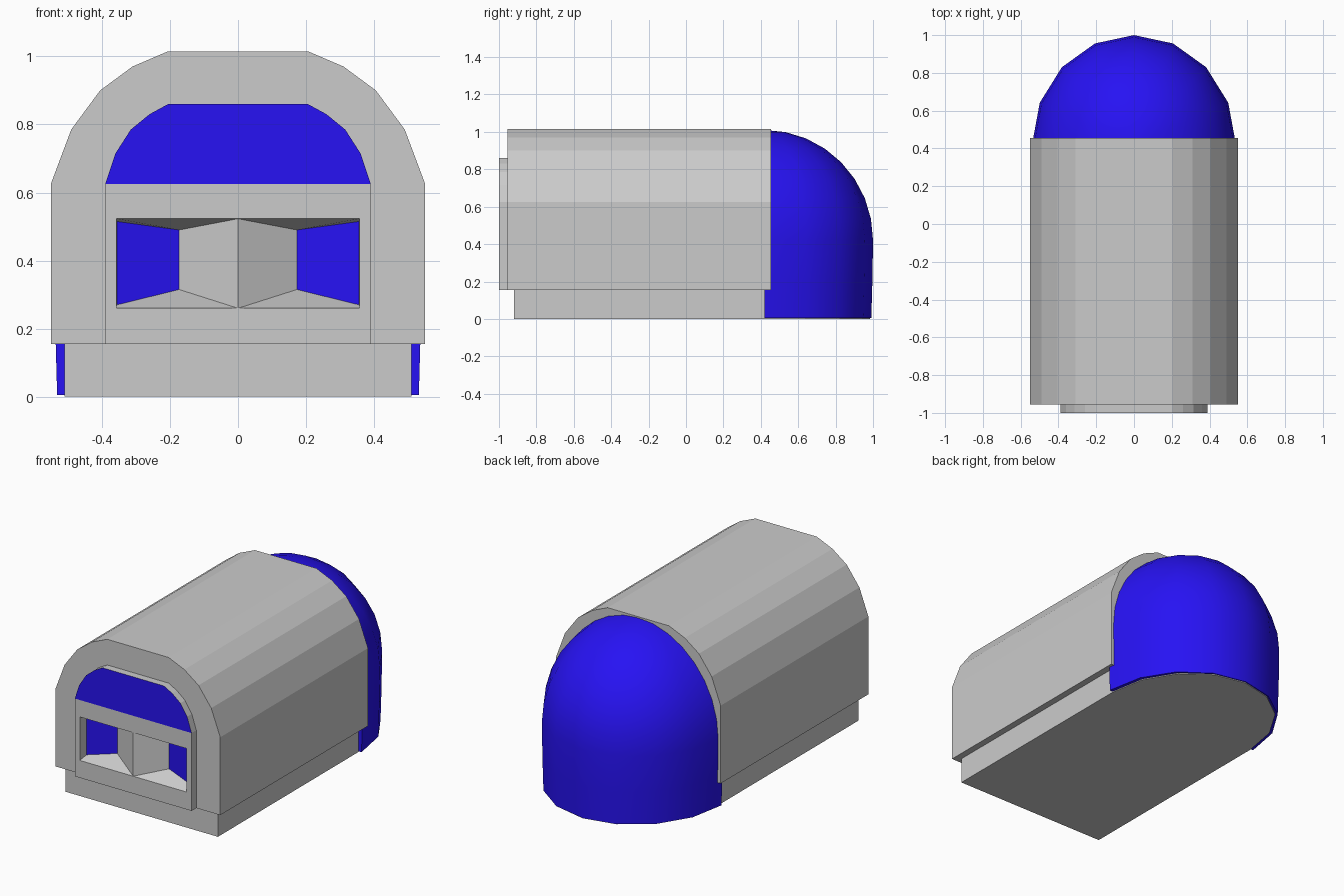
import bpy, bmesh, math

if "Cube" in bpy.data.objects:
    bpy.data.objects.remove(bpy.data.objects["Cube"])

blue = bpy.data.materials.new("blue")
blue.diffuse_color = (0.02, 0.006, 0.9, 1)
blue.use_nodes = True
blue.node_tree.nodes["Principled BSDF"].inputs["Base Color"].default_value = blue.diffuse_color


def make(name, verts, faces, mat=None, face_front=False):
    """Mesh object; face_front turns every face toward -y, else outward."""
    bm = bmesh.new()
    vs = [bm.verts.new(v) for v in verts]
    for f in faces:
        bm.faces.new([vs[i] for i in f])
    if face_front:
        bm.normal_update()
        for f in bm.faces:
            if f.normal.y > 0:
                f.normal_flip()
    else:
        bmesh.ops.recalc_face_normals(bm, faces=bm.faces)
    me = bpy.data.meshes.new(name)
    bm.to_mesh(me)
    bm.free()
    ob = bpy.data.objects.new(name, me)
    bpy.context.collection.objects.link(ob)
    if mat:
        me.materials.append(mat)
    return ob


def mirror_x(ob):
    ob.modifiers.new("mirror", 'MIRROR')
    return ob


def loop(half, y):
    """Closed symmetric profile at depth y from its right half."""
    pts = half + [(-x, z) for x, z in reversed(half)]
    return [(x, y, z) for x, z in pts]


# Vaulted body with a front rim stepping out to the smaller arched panel
outer = [(.55, .155), (.55, .625), (.49, .785), (.405, .9), (.31, .97), (.205, 1.015)]
inner = [(.39, .155), (.39, .625), (.36, .715), (.315, .785), (.26, .83), (.205, .86)]
loops = [loop(outer, .455), loop(outer, -.955), loop(inner, -.955), loop(inner, -1)]
n = len(loops[0])
faces = [tuple(range(n))]
for r in range(3):
    for i in range(n):
        if r == 1 and i == n - 1:
            continue  # both profiles share the bottom line here
        j = (i + 1) % n
        faces.append((r * n + i, r * n + j, (r + 1) * n + j, (r + 1) * n + i))
make("body", [v for l in loops for v in l], faces)

# Blue arched pane on top of the front panel
arch = loop(inner[1:], -1)
make("arched_window", arch, [tuple(range(len(arch)))], blue, True)

# Front frame with a recess split by a central wedge (right half, mirrored)
F = -1.0
frame = [(0, F, .155), (.39, F, .155), (.39, F, .625), (0, F, .625),      # panel edge
         (0, F, .26), (.357, F, .26), (.357, F, .523), (0, F, .523),      # opening
         (.173, -.905, .315), (.356, -.937, .27),                         # recess back
         (.356, -.937, .515), (.173, -.905, .49)]
mirror_x(make("front_frame", frame,
              [(0, 1, 5, 4), (1, 2, 6, 5), (2, 3, 7, 6),
               (4, 5, 9, 8), (5, 6, 10, 9), (6, 7, 11, 10), (7, 4, 8, 11)],
              face_front=True))
mirror_x(make("recess_window", frame[8:], [(0, 1, 2, 3)], blue, True))

# Base slab with a rounded rear end
CY, SEG = .42, 8
plan = [(.51, -.92)]
for i in range(SEG + 1):
    a = math.pi * i / SEG
    plan.append((.51 * math.cos(a), CY + .565 * math.sin(a)))
plan.append((-.51, -.92))
m = len(plan)
make("base", [(x, y, z) for z in (0, .155) for x, y in plan],
     [tuple(range(m)), tuple(range(m, 2 * m))] +
     [(i, (i + 1) % m, m + (i + 1) % m, m + i) for i in range(m)])

# Rounded blue rear: half dome on a slightly tapered skirt
rings = [(.984, .005), (.994, .2)]
rings += [(math.cos(math.pi / 2 * k / 8), .42 + .59 * math.sin(math.pi / 2 * k / 8))
          for k in range(8)]
verts = [(.54 * s * math.cos(math.pi * i / SEG), CY + .58 * s * math.sin(math.pi * i / SEG), z)
         for s, z in rings for i in range(SEG + 1)]
w, top = SEG + 1, len(verts)
verts.append((0, CY, 1.01))
faces = [(r * w + i, r * w + i + 1, (r + 1) * w + i + 1, (r + 1) * w + i)
         for r in range(len(rings) - 1) for i in range(SEG)]
last = (len(rings) - 1) * w
faces += [(last + i, last + i + 1, top) for i in range(SEG)]
faces.append(tuple(range(w)))                                    # underside
faces.append(tuple(r * w for r in range(len(rings))) + (top,) +  # flat front
             tuple(r * w + SEG for r in reversed(range(len(rings)))))
dome = make("rear_dome", verts, faces, blue)
bpy.context.view_layer.objects.active = dome
dome.select_set(True)
bpy.ops.object.shade_smooth_by_angle(angle=math.radians(40))
